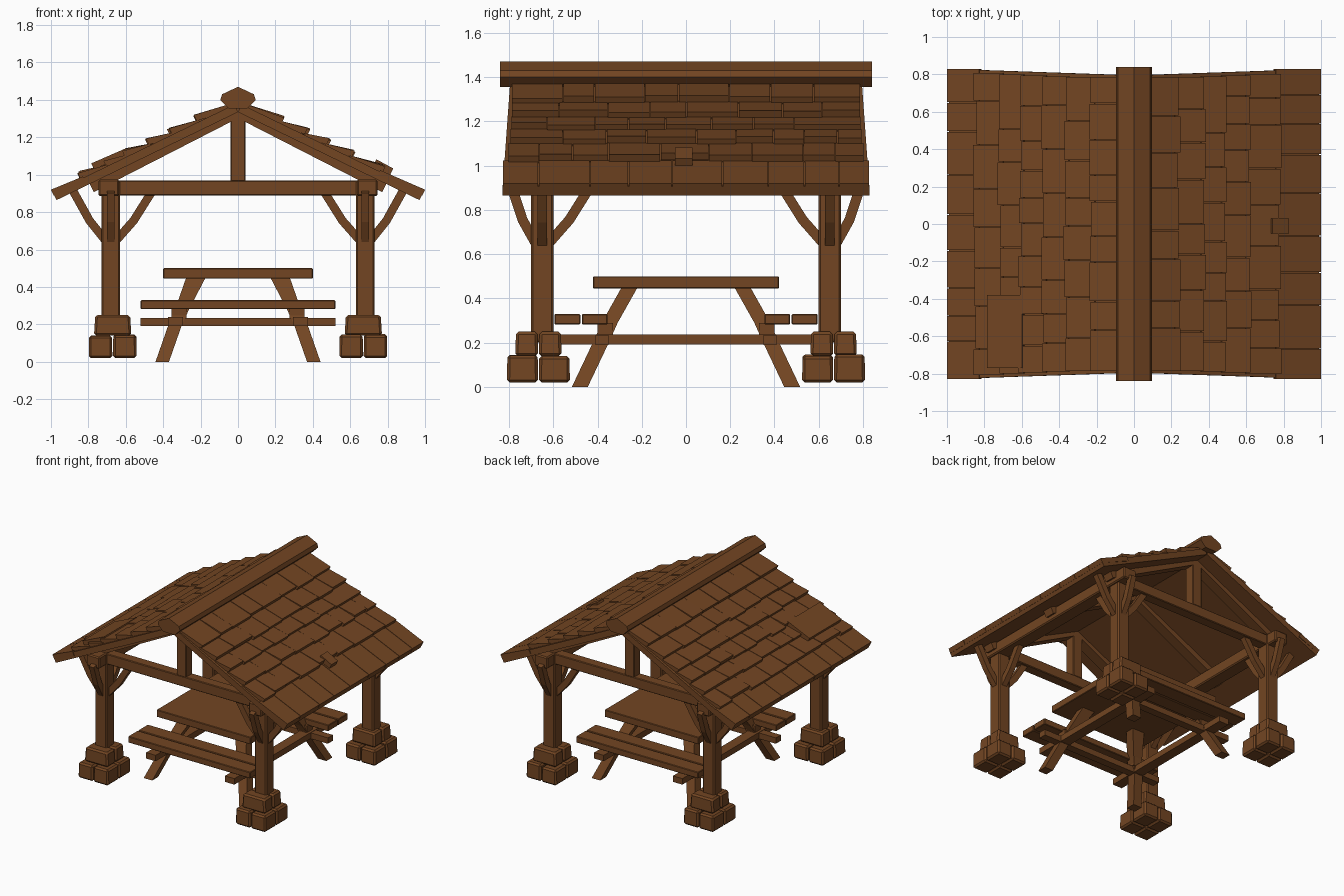
import bpy, bmesh, random
from mathutils import Vector

random.seed(4)
cube = bpy.data.objects.get("Cube")
if cube:
    bpy.data.objects.remove(cube)

wood = bpy.data.materials.new("brown_wood")
wood.use_nodes = True
BROWN = (0.17, 0.06, 0.016, 1)
wood.diffuse_color = BROWN
bsdf = wood.node_tree.nodes["Principled BSDF"]
bsdf.inputs["Base Color"].default_value = BROWN
bsdf.inputs["Roughness"].default_value = 0.9


def loft(bm, rings):
    """Skin a closed solid through rings of points."""
    rows = [[bm.verts.new(p) for p in ring] for ring in rings]
    n = len(rows[0])
    for a, b in zip(rows, rows[1:]):
        for i in range(n):
            j = (i + 1) % n
            bm.faces.new((a[i], a[j], b[j], b[i]))
    bm.faces.new(rows[0][::-1])
    bm.faces.new(rows[-1])


def rect(x, y, z, hx, hy):
    return [(x - hx, y - hy, z), (x + hx, y - hy, z), (x + hx, y + hy, z), (x - hx, y + hy, z)]


def box(bm, x, y, z, taper=1.0):
    """Box from (low, high) pairs, with an optional narrower top."""
    cx, cy = sum(x) / 2, sum(y) / 2
    hx, hy = (x[1] - x[0]) / 2, (y[1] - y[0]) / 2
    loft(bm, [rect(cx, cy, z[0], hx, hy), rect(cx, cy, z[1], hx * taper, hy * taper)])


def beam(bm, pts, side, w, h):
    """Rectangular bar along a path; w is measured along the side vector."""
    pts, side = [Vector(p) for p in pts], Vector(side)
    rings = []
    for i, p in enumerate(pts):
        t = pts[min(i + 1, len(pts) - 1)] - pts[max(i - 1, 0)]
        n = t.cross(side).normalized() * h / 2
        s = side * w / 2
        rings.append([p - s - n, p + s - n, p + s + n, p - s + n])
    loft(bm, rings)


def finish(name, bm, bevel=0.0):
    bmesh.ops.recalc_face_normals(bm, faces=bm.faces)
    mesh = bpy.data.meshes.new(name)
    bm.to_mesh(mesh)
    bm.free()
    mesh.materials.append(wood)
    ob = bpy.data.objects.new(name, mesh)
    bpy.context.collection.objects.link(ob)
    if bevel:
        mod = ob.modifiers.new("worn_edges", "BEVEL")
        mod.width, mod.segments = bevel, 1
    return ob


def roof_z(x):
    return 1.385 - 0.49 * abs(x)


def half_len(x):
    return 0.795 + 0.035 * abs(x) ** 3


SIGNS = (-1, 1)
CORNERS = [(sx, sy) for sx in SIGNS for sy in SIGNS]
PX, PY = 0.68, 0.65

# Corner posts, stone footings and curved braces
for sx, sy in CORNERS:
    tag = ("left" if sx > 0 else "right") + ("_back" if sy > 0 else "_front")
    cx, cy = sx * PX, sy * PY
    bm = bmesh.new()
    box(bm, (cx - 0.05, cx + 0.05), (cy - 0.05, cy + 0.05), (0.2, 0.97))
    finish("post_" + tag, bm, 0.008)

    bm = bmesh.new()
    bx, by = sx * 0.67, sy * 0.667
    for ix, iy in CORNERS:
        xs = sorted((bx + ix * 0.002, bx + ix * 0.128))
        ys = sorted((by + iy * 0.002, by + iy * 0.142))
        box(bm, xs, ys, (0.02, 0.142 + random.uniform(-0.006, 0.006)), 0.98)
    for iy in SIGNS:
        ys = sorted((by + iy * 0.001, by + iy * 0.105))
        box(bm, (bx - 0.1, bx + 0.1), ys, (0.14, 0.25), 0.93)
    finish("footing_" + tag, bm, 0.012)

    bm = bmesh.new()
    for axis, sign, outer in ((0, sx, 0.2), (1, sy, 0.14)):
        out = Vector((sign, 0, 0)) if axis == 0 else Vector((0, sign, 0))
        side = (0, 1, 0) if axis == 0 else (1, 0, 0)
        for reach, d in ((outer, out), (0.22, -out)):
            root = Vector((cx, cy, 0))
            path = [root + d * 0.03 + Vector((0, 0, 0.65)),
                    root + d * (0.03 + reach * 0.42) + Vector((0, 0, 0.755)),
                    root + d * reach + Vector((0, 0, 0.91))]
            beam(bm, path, side, 0.042, 0.045)
    finish("braces_" + tag, bm)

# Side plates running front to back
for sx in SIGNS:
    bm = bmesh.new()
    xs = sorted((sx * 0.635, sx * 0.745))
    box(bm, xs, (-0.78, 0.78), (0.885, 0.975))
    finish("side_plate_" + ("left" if sx > 0 else "right"), bm, 0.008)

# Gable trusses: tie beam, king post and rafters
for sy in SIGNS:
    y = sy * PY
    bm = bmesh.new()
    box(bm, (-0.66, 0.66), (y - 0.04, y + 0.04), (0.89, 0.97))
    box(bm, (-0.04, 0.04), (y - 0.04, y + 0.04), (0.965, 1.36))
    finish("truss_" + ("back" if sy > 0 else "front"), bm, 0.005)
for y, name in ((-PY, "front"), (0, "middle"), (PY, "back")):
    bm = bmesh.new()
    for sx in SIGNS:
        beam(bm, [(0, y, 1.35), (sx * 0.79, y, 0.945)], (0, 1, 0), 0.08, 0.085)
    finish("rafters_" + name, bm)


def slab(bm, x0, x1, lift0, lift1, thick, y0=None, y1=None):
    """Sloped board from x0 (upper edge) to x1 (lower edge)."""
    s = 1 if x1 > 0 else -1
    rings = []
    for x, lift in ((x0, lift0), (x1, lift1)):
        a = -half_len(x) if y0 is None else y0
        b = half_len(x) if y1 is None else y1
        z = roof_z(x) + lift
        xb, zb = x - s * thick * 0.44, z - thick * 0.9
        rings.append([(x, a, z), (x, b, z), (xb, b, zb), (xb, a, zb)])
    loft(bm, rings)


# Roof decks and overlapping shingle rows
ROWS = {-1: (0.05, 0.23, 0.37, 0.49, 0.61, 0.72, 0.85, 1.0),
        1: (0.05, 0.24, 0.38, 0.49, 0.62, 0.78, 1.0)}
for sx in SIGNS:
    tag = "left" if sx > 0 else "right"
    bm = bmesh.new()
    slab(bm, sx * 0.02, sx * 0.99, 0, 0.005, 0.045)
    finish("roof_deck_" + tag, bm)

    bm = bmesh.new()
    edges = ROWS[sx]
    for a, b in zip(edges, edges[1:]):
        eave = b == 1.0
        end = half_len(b) - (0 if eave else 0.008)
        y = -end
        while y < end - 0.01:
            stop = y + random.uniform(0.13, 0.24)
            if end - stop < 0.09:
                stop = end
            lift = 0.025 if eave else 0.045 + random.uniform(-0.004, 0.007)
            low = b if eave else b + random.uniform(-0.008, 0.01)
            slab(bm, sx * (a - 0.02), sx * low, 0.012, lift, 0.035,
                 y + 0.002, stop - 0.002)
            y = stop
    finish("shingles_" + tag, bm)

# Loose repair boards on the roof
bm = bmesh.new()
slab(bm, -0.6, -0.785, 0.05, 0.06, 0.035, -0.77, -0.38)
slab(bm, 0.74, 0.83, 0.06, 0.055, 0.045, -0.05, 0.03)
finish("repair_boards", bm)

# Ridge log
PROFILE = [(0, 1.47), (0.085, 1.43), (0.095, 1.4), (0.05, 1.355),
           (-0.05, 1.355), (-0.095, 1.4), (-0.085, 1.43)]
bm = bmesh.new()
loft(bm, [[(x, y, z) for x, z in PROFILE] for y in (-0.84, 0.84)])
finish("ridge_log", bm)

# Picnic table: top, benches, splayed legs and stretchers
bm = bmesh.new()
box(bm, (-0.4, 0.4), (-0.42, 0.42), (0.445, 0.5))
finish("table_top", bm, 0.004)

for sy in SIGNS:
    bm = bmesh.new()
    for near, far in ((0.355, 0.47), (0.478, 0.595)):
        box(bm, (-0.52, 0.52), sorted((sy * near, sy * far)), (0.282, 0.33))
    finish("bench_" + ("back" if sy > 0 else "front"), bm, 0.004)

LEG = [(0.225, 0.255, 0.45, 0.052), (0.295, 0.345, 0.29, 0.038),
       (0.335, 0.385, 0.2, 0.036), (0.405, 0.48, 0.0, 0.036)]
bm = bmesh.new()
for sx, sy in CORNERS:
    loft(bm, [rect(sx * x, sy * y, z, h, 0.036) for x, y, z, h in LEG])
finish("table_legs", bm)

bm = bmesh.new()
for s in SIGNS:
    box(bm, (-0.52, 0.52), (s * 0.38 - 0.03, s * 0.38 + 0.03), (0.19, 0.235))
    box(bm, (s * 0.335 - 0.04, s * 0.335 + 0.04), (-0.58, 0.58), (0.192, 0.238))
    for t in SIGNS:
        box(bm, (s * 0.315 - 0.04, s * 0.315 + 0.04), sorted((t * 0.33, t * 0.4)), (0.235, 0.29))
finish("table_stretchers", bm)
